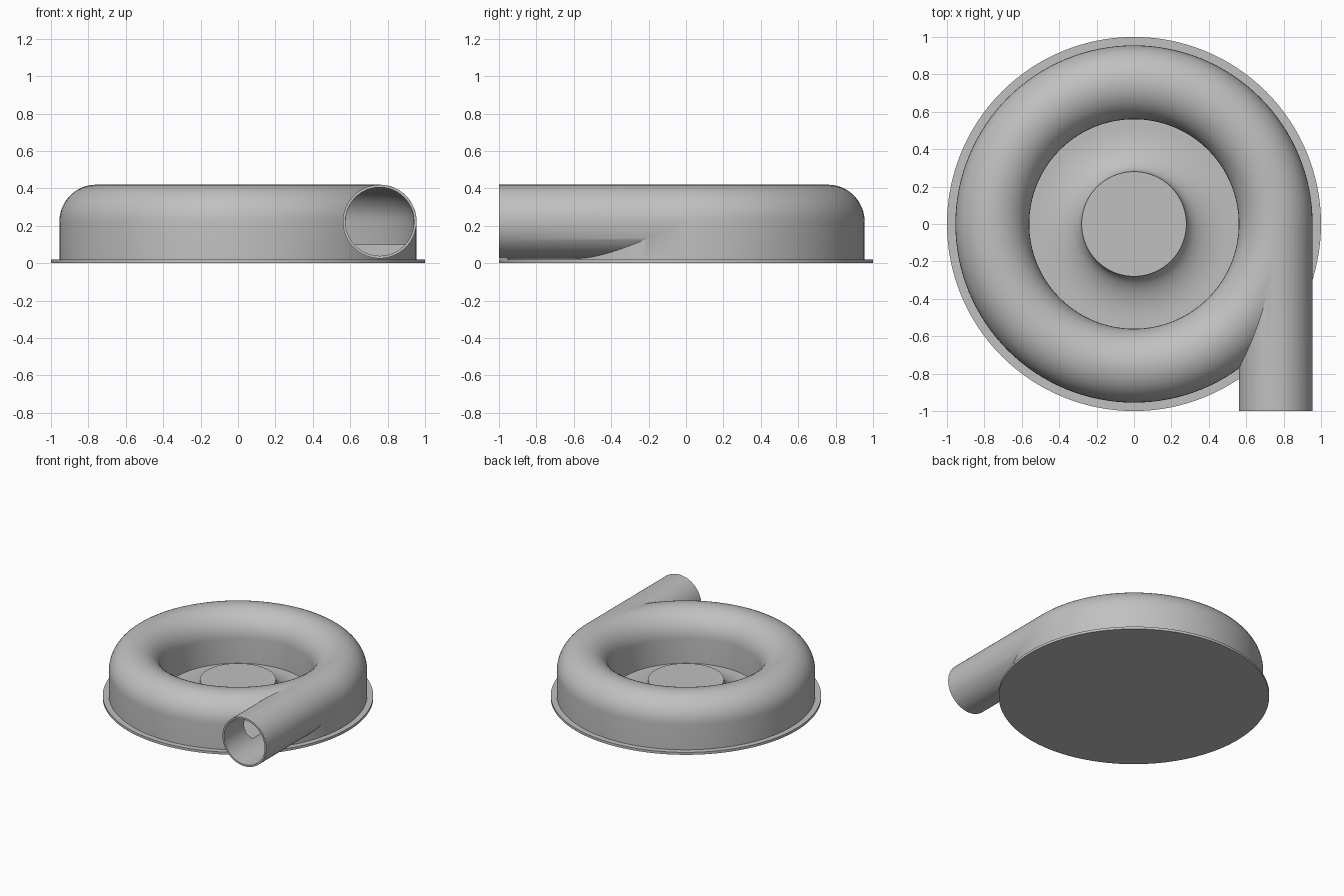
import bpy, bmesh, math
from mathutils import Matrix, Vector

if "Cube" in bpy.data.objects:
    bpy.data.objects.remove(bpy.data.objects["Cube"], do_unlink=True)

grey = bpy.data.materials.new("cast metal grey")
grey.use_nodes = True
COLOUR = (0.53, 0.53, 0.53, 1)
grey.diffuse_color = COLOUR
grey.node_tree.nodes["Principled BSDF"].inputs["Base Color"].default_value = COLOUR

SEGMENTS = 128
RING, TUBE_Z = 0.7575, 0.2225    # centre line of the scroll tube
OUTER, BORE = 0.1975, 0.182      # tube radii
FLANGE = 0.02


def finish(name, bm):
    bmesh.ops.recalc_face_normals(bm, faces=bm.faces)
    mesh = bpy.data.meshes.new(name)
    bm.to_mesh(mesh)
    bm.free()
    mesh.materials.append(grey)
    obj = bpy.data.objects.new(name, mesh)
    bpy.context.collection.objects.link(obj)
    return obj


def revolve(name, profile, closed):
    """Spin an (r, z) profile about the z axis."""
    bm = bmesh.new()
    verts = [bm.verts.new((r, 0, z)) for r, z in profile]
    pairs = list(zip(verts, verts[1:]))
    if closed:
        pairs.append((verts[-1], verts[0]))
    edges = [bm.edges.new(p) for p in pairs]
    bmesh.ops.spin(bm, geom=verts + edges, axis=(0, 0, 1), cent=(0, 0, 0),
                   angle=math.tau, steps=SEGMENTS, use_duplicate=False)
    bmesh.ops.remove_doubles(bm, verts=bm.verts, dist=1e-5)
    return finish(name, bm)


def pipe(name, radius, y0, y1):
    """Solid cylinder along y on the outlet axis."""
    bm = bmesh.new()
    place = Matrix.Translation(Vector((RING, (y0 + y1) / 2, TUBE_Z)))
    bmesh.ops.create_cone(bm, cap_ends=True, segments=96, radius1=radius, radius2=radius,
                          depth=y1 - y0, matrix=place @ Matrix.Rotation(math.pi / 2, 4, 'X'))
    return finish(name, bm)


def tube_profile(radius, floor, steps=24):
    """Half-round top on straight walls that reach down to the floor."""
    arc = [(RING + radius * math.cos(math.pi * i / steps),
            TUBE_Z + radius * math.sin(math.pi * i / steps)) for i in range(steps + 1)]
    return [(RING + radius, floor)] + arc + [(RING - radius, floor)]


def smooth(obj):
    bpy.ops.object.select_all(action='DESELECT')
    bpy.context.view_layer.objects.active = obj
    obj.select_set(True)
    bpy.ops.object.shade_smooth_by_angle(angle=math.radians(30))


def boolean(obj, operation, other):
    mod = obj.modifiers.new(operation.lower(), 'BOOLEAN')
    mod.operation, mod.solver, mod.object = operation, 'EXACT', other
    bpy.ops.object.select_all(action='DESELECT')
    bpy.context.view_layer.objects.active = obj
    obj.select_set(True)
    bpy.ops.object.modifier_apply(modifier=mod.name)
    bpy.data.objects.remove(other, do_unlink=True)


# Scroll housing with its tangent outlet, hollowed by the flow passage
housing = revolve("scroll_housing", tube_profile(OUTER, FLANGE - 0.005), True)
boolean(housing, 'UNION', pipe("outlet_pipe", OUTER - 0.0005, -1, 0))
boolean(housing, 'DIFFERENCE', revolve("passage_cutter", tube_profile(BORE, 0.1), True))
boolean(housing, 'DIFFERENCE', pipe("bore_cutter", BORE + 0.001, -1.1, 0))
smooth(housing)

# Base flange
flange = revolve("base_flange", [(0, 0), (1, 0), (1, FLANGE), (0, FLANGE)], False)
smooth(flange)

# Central hub with a flared foot
HUB_R, HUB_Z, FOOT_R = 0.28, 0.15, 0.52
flare = []
for i in range(17):
    a = math.pi / 2 * i / 16
    flare.append((FOOT_R - (FOOT_R - HUB_R) * math.cos(a),
                  HUB_Z - (HUB_Z - FLANGE - 0.001) * math.sin(a)))
hub = revolve("centre_hub", [(0, HUB_Z)] + flare + [(FOOT_R, 0.01), (0, 0.01)], False)
smooth(hub)
